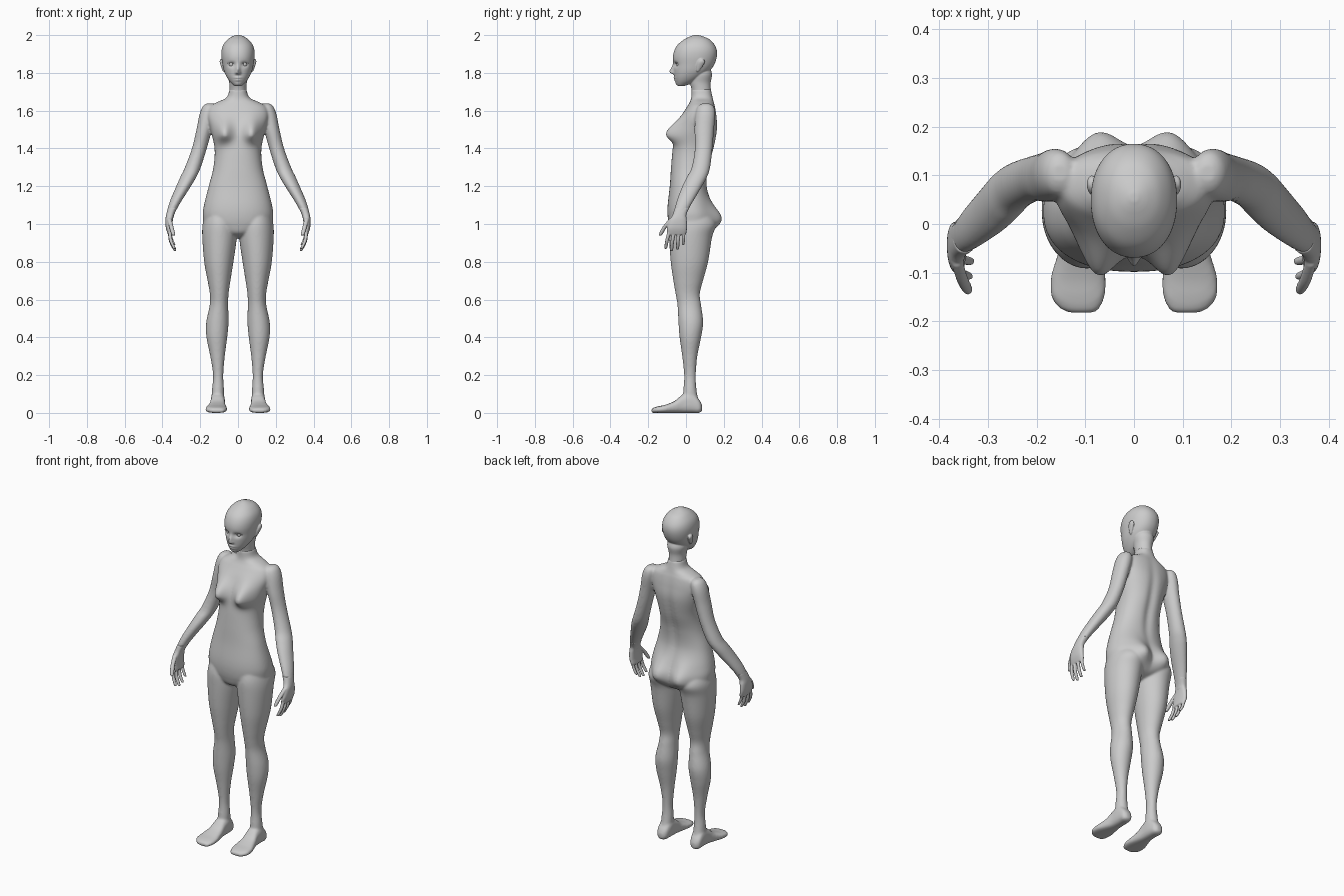
import bpy, bmesh, math
from mathutils import Vector


def spline(st, sub):
    """Catmull-Rom interpolation of cross-section stations."""
    st = [Vector(s) for s in st]
    p = [st[0]] + st + [st[-1]]
    out = []
    for i in range(1, len(p) - 2):
        a, b, c, d = p[i - 1:i + 3]
        for k in range(sub):
            t = k / sub
            out.append(0.5 * (2 * b + (c - a) * t + (2 * a - 5 * b + 4 * c - d) * t * t
                              + (3 * b - a - 3 * c + d) * t ** 3))
    return out + [st[-1]]


def loft(bm, stations, side=1, n=2.0, seg=48, sub=6, bumps=(), along_y=False):
    """Stations are (level, x0, x1, y0, y1); bumps are
    (x, z, width, height_up, height_down, outward amount, -1 front / +1 back)."""
    rings = []
    for h, x0, x1, y0, y1 in spline(stations, sub):
        ring = []
        for k in range(seg):
            a = 2 * math.pi * k / seg
            c, s = math.cos(a), math.sin(a)
            x = (x0 + x1) / 2 + (x1 - x0) / 2 * math.copysign(abs(c) ** (2 / n), c)
            y = (y0 + y1) / 2 + (y1 - y0) / 2 * math.copysign(abs(s) ** (2 / n), s)
            dy = 0
            for bx, bz, w, up, dn, amt, face in bumps:
                if s * face > 0:
                    e = ((abs(x) - bx) / w) ** 2 + ((h - bz) / (up if h > bz else dn)) ** 2
                    dy += face * amt * math.exp(-e) * min(1, abs(s) * 2.5)
            co = (side * x, h, y) if along_y else (side * x, y + dy, h)
            ring.append(bm.verts.new(co))
        rings.append(ring)
    for r, q in zip(rings, rings[1:]):
        for k in range(seg):
            j = (k + 1) % seg
            bm.faces.new((r[k], r[j], q[j], q[k]))
    bm.faces.new(rings[0][::-1])
    bm.faces.new(rings[-1])


def finish(bm, name, voxel, smooth):
    """Fuse overlapping volumes into one smooth skin."""
    bmesh.ops.recalc_face_normals(bm, faces=bm.faces)
    me = bpy.data.meshes.new(name)
    bm.to_mesh(me)
    bm.free()
    o = bpy.data.objects.new(name, me)
    bpy.context.collection.objects.link(o)
    m = o.modifiers.new("fuse", 'REMESH')
    m.mode = 'VOXEL'
    m.voxel_size = voxel
    m.use_smooth_shade = True
    m = o.modifiers.new("soften", 'SMOOTH')
    m.factor = 0.5
    m.iterations = smooth
    return o


# Body: torso, arms, legs and feet
bm = bmesh.new()
torso = [(z, -w, w, f, b) for z, w, f, b in [
    (.925, .03, -.02, .06), (.95, .09, -.07, .12), (.99, .17, -.088, .148),
    (1.04, .186, -.097, .15), (1.1, .18, -.097, .135), (1.2, .155, -.086, .112),
    (1.3, .13, -.079, .122), (1.4, .124, -.07, .15), (1.5, .146, -.055, .167),
    (1.57, .162, -.025, .163), (1.62, .15, .005, .155), (1.645, .11, .02, .148),
    (1.67, .06, .028, .142), (1.715, .045, .03, .132)]]
loft(bm, torso, n=2.25, seg=96, sub=8, bumps=[
    (.075, 1.475, .042, .07, .04, .06, -1),      # chest
    (.075, 1.03, .055, .075, .06, .045, 1),      # seat
    (0, 1.35, .025, .22, .2, -.012, 1)])         # spine groove

arm = [(1.638, .135, .168, .085, .125), (1.622, .12, .187, .062, .147),
       (1.58, .12, .204, .05, .155), (1.5, .138, .22, .045, .148),
       (1.4, .165, .244, .047, .14), (1.3, .197, .281, .03, .128),
       (1.25, .22, .305, .005, .112), (1.2, .249, .327, -.02, .085),
       (1.12, .3, .361, -.05, .038), (1.06, .333, .378, -.063, .005),
       (1.03, .342, .382, -.07, .0)]
leg = [(1.06, .02, .17, -.075, .13), (1.0, .006, .187, -.09, .16),
       (.93, .006, .189, -.09, .138), (.8, .024, .179, -.081, .117),
       (.7, .04, .161, -.067, .09), (.63, .05, .149, -.055, .073),
       (.57, .052, .15, -.045, .08), (.48, .05, .168, -.04, .091),
       (.4, .057, .167, -.034, .08), (.3, .07, .147, -.02, .06),
       (.2, .078, .132, -.01, .052), (.12, .074, .138, -.014, .056),
       (.05, .075, .14, -.02, .07)]
foot = [(.086, .095, .122, .012, .04), (.07, .078, .14, .0, .07),
        (.03, .07, .144, 0, .11), (-.02, .069, .146, 0, .095),
        (-.06, .065, .156, 0, .063), (-.11, .058, .171, 0, .043),
        (-.15, .06, .17, 0, .034), (-.175, .072, .15, 0, .026),
        (-.183, .085, .13, .004, .018)]
for s in (1, -1):
    loft(bm, arm, s)
    loft(bm, leg, s)
    loft(bm, foot, s, n=2.7, along_y=True)
finish(bm, "body", .006, 8)

# Hands: palm, four fingers and thumb
bm = bmesh.new()
palm = [(1.085, .322, .371, -.06, .018), (1.05, .338, .38, -.07, .002),
        (1.02, .345, .384, -.088, .004), (.98, .347, .382, -.1, .005),
        (.95, .345, .373, -.1, .001), (.942, .35, .368, -.09, -.01)]
fingers = [  # base, middle, tip, radius
    ((.362, -.088, .965), (.356, -.1, .915), (.336, -.108, .868), .0095),
    ((.362, -.063, .965), (.356, -.072, .91), (.333, -.077, .857), .0098),
    ((.362, -.037, .965), (.355, -.042, .912), (.333, -.045, .864), .0095),
    ((.362, -.011, .965), (.354, -.013, .925), (.336, -.015, .888), .0085),
    ((.364, -.075, 1.03), (.353, -.112, .985), (.34, -.138, .938), .012)]
for s in (1, -1):
    loft(bm, palm, s, n=2.4)
    for base, mid, tip, r in fingers:
        rows = [(base, r), (mid, r), (Vector(mid).lerp(tip, .85), r * .85), (tip, r * .3)]
        loft(bm, [(p[2], p[0] - q, p[0] + q, p[1] - q, p[1] + q) for p, q in rows], s, seg=16)
finish(bm, "hands", .0032, 3)

# Head with neck, face relief and ears
bm = bmesh.new()
skull = [(z, -w, w, f, b) for z, w, f, b in [
    (1.73, .016, -.04, -.01), (1.737, .026, -.047, .01), (1.755, .044, -.055, .05),
    (1.78, .061, -.061, .09), (1.81, .074, -.064, .125), (1.845, .082, -.066, .15),
    (1.885, .088, -.069, .163), (1.92, .087, -.061, .163), (1.95, .077, -.043, .15),
    (1.977, .055, -.01, .125), (1.993, .03, .022, .09), (2.001, .008, .046, .064)]]
loft(bm, skull, n=2.15, seg=160, sub=10, bumps=[
    (0, 1.803, .011, .032, .009, .024, -1),        # nose
    (.011, 1.799, .006, .008, .006, .005, -1),     # nostrils
    (.034, 1.845, .018, .012, .014, -.013, -1),    # eye sockets
    (0, 1.774, .02, .005, .004, .007, -1),         # upper lip
    (0, 1.762, .016, .004, .006, .007, -1),        # lower lip
    (0, 1.742, .016, .01, .01, .004, -1)])         # chin
loft(bm, [(1.695, -.045, .045, .032, .134), (1.72, -.045, .045, .028, .131),
          (1.75, -.047, .047, .02, .131), (1.79, -.055, .055, .02, .138),
          (1.82, -.05, .05, .03, .13)])
ear = [(1.806, .07, .078, .058, .066), (1.815, .07, .083, .054, .074),
       (1.84, .074, .092, .056, .092), (1.858, .076, .097, .062, .1),
       (1.87, .078, .095, .07, .095), (1.874, .08, .09, .078, .088)]
for s in (1, -1):
    loft(bm, ear, s, seg=24)
finish(bm, "head", .0032, 3)

# Eyes and upper lashes
for s, tag in ((1, "left"), (-1, "right")):
    bpy.ops.mesh.primitive_uv_sphere_add(segments=24, ring_count=16, radius=.0145,
                                         location=(s * .034, -.037, 1.845))
    bpy.context.object.name = tag + "_eye"
    bpy.ops.object.shade_smooth()
    cu = bpy.data.curves.new(tag + "_lash", 'CURVE')
    cu.dimensions = '3D'
    cu.bevel_depth = .0018
    sp = cu.splines.new('POLY')
    pts = [(.018, -.051, 1.846), (.026, -.055, 1.852), (.036, -.055, 1.854),
           (.047, -.049, 1.852), (.058, -.041, 1.848)]
    sp.points.add(len(pts) - 1)
    for q, (x, y, z) in zip(sp.points, pts):
        q.co = (s * x, y, z, 1)
    bpy.context.collection.objects.link(bpy.data.objects.new(tag + "_lash", cu))
